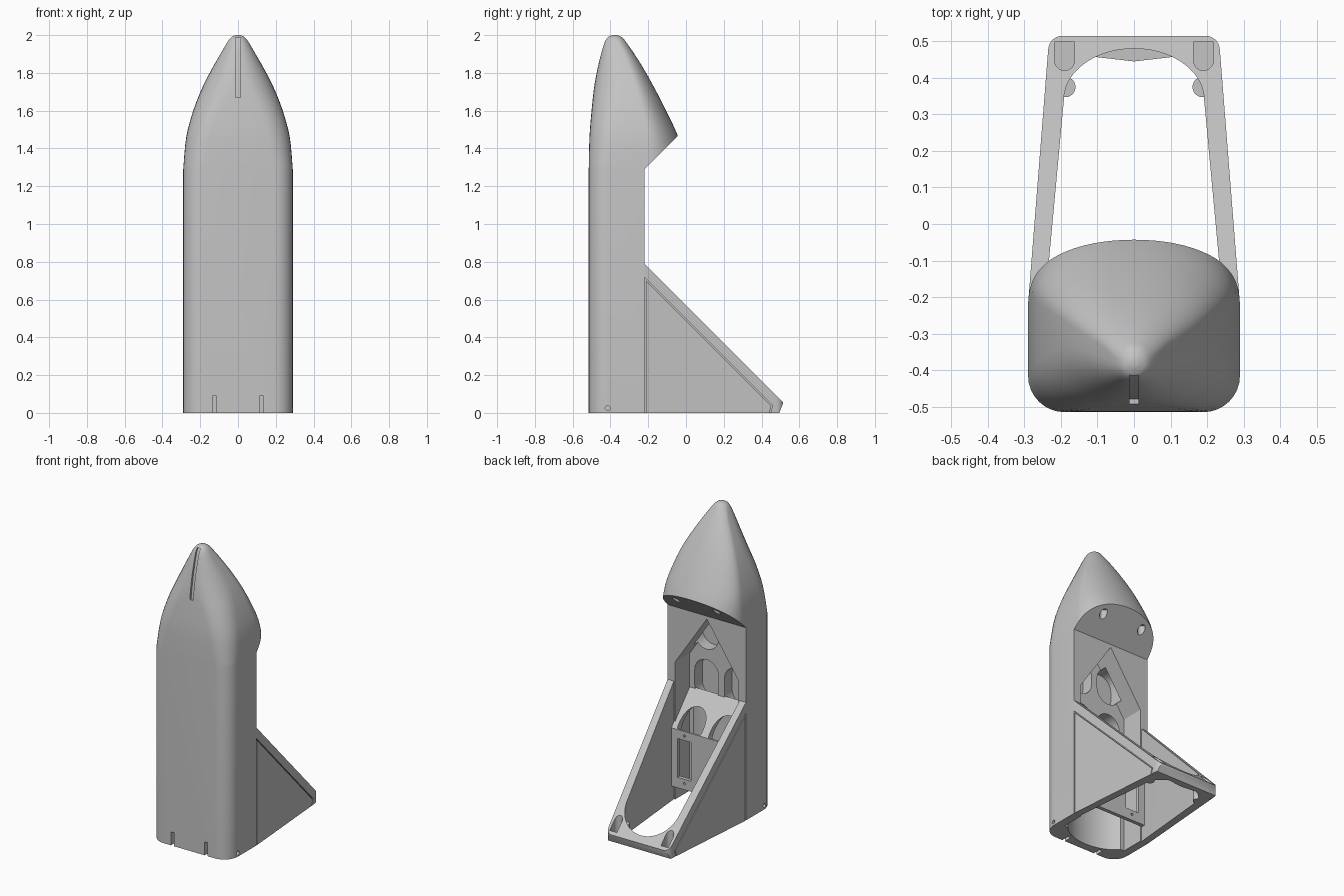
import bpy, bmesh, math

if "Cube" in bpy.data.objects:
    bpy.data.objects.remove(bpy.data.objects["Cube"])

grey = bpy.data.materials.new("plain_grey")
grey.use_nodes = True
colour = (0.55, 0.55, 0.55, 1)
grey.diffuse_color = colour
grey.node_tree.nodes["Principled BSDF"].inputs["Base Color"].default_value = colour


def finish(name, bm):
    bmesh.ops.recalc_face_normals(bm, faces=bm.faces)
    mesh = bpy.data.meshes.new(name)
    bm.to_mesh(mesh)
    bm.free()
    mesh.materials.append(grey)
    obj = bpy.data.objects.new(name, mesh)
    bpy.context.collection.objects.link(obj)
    return obj


def loft(name, rings):
    bm = bmesh.new()
    loops = [[bm.verts.new(p) for p in ring] for ring in rings]
    for a, b in zip(loops, loops[1:]):
        for i in range(len(a)):
            j = (i + 1) % len(a)
            bm.faces.new((a[i], a[j], b[j], b[i]))
    bm.faces.new(loops[0])
    bm.faces.new(loops[-1])
    return finish(name, bm)


def prism(name, poly, axis, lo, hi):
    """Extrude a 2D polygon along an axis."""
    place = {"x": lambda p, t: (t, p[0], p[1]),
             "y": lambda p, t: (p[0], t, p[1]),
             "z": lambda p, t: (p[0], p[1], t)}[axis]
    return loft(name, [[place(p, t) for p in poly] for t in (lo, hi)])


def arc(cx, cy, rx, ry, start, end, n=10):
    angles = [math.radians(start + (end - start) * i / n) for i in range(n + 1)]
    return [(cx + rx * math.cos(a), cy + ry * math.sin(a)) for a in angles]


def stadium(cx, cy, r, half):
    d = half - r
    return arc(cx, cy + d, r, r, 0, 180) + arc(cx, cy - d, r, r, 180, 360)


def disc(cx, cy, r):
    return arc(cx, cy, r, r, 0, 345, 23)


def rect(x0, x1, y0, y1):
    return [(x0, y0), (x1, y0), (x1, y1), (x0, y1)]


def mirrored(half):
    return half + [(-x, y) for x, y in reversed(half)]


def carve(obj, cutters):
    """Cut every helper out of the part, then remove the helpers."""
    for c in cutters:
        c.hide_render = True
        mod = obj.modifiers.new("cut", "BOOLEAN")
        mod.operation, mod.solver, mod.object = "DIFFERENCE", "EXACT", c
    bpy.context.view_layer.update()
    graph = bpy.context.evaluated_depsgraph_get()
    mesh = bpy.data.meshes.new_from_object(obj.evaluated_get(graph))
    obj.modifiers.clear()
    obj.data = mesh
    for c in cutters:
        bpy.data.objects.remove(c)


def smooth(obj, degrees=28):
    obj.data.shade_smooth()
    obj.data.set_sharp_from_angle(angle=math.radians(degrees))


# Hull rows: height, half width, front, rear, shoulder, corner radius
keys = [(1.29, .29, -.515, .02, -.2, .1),
        (1.46, .274, -.511, -.04, -.205, .125),
        (1.6, .237, -.50, -.105, -.235, .14),
        (1.72, .19, -.487, -.167, -.265, .15),
        (1.82, .139, -.469, -.223, -.3, .125),
        (1.9, .093, -.45, -.273, -.33, .086),
        (1.96, .058, -.432, -.315, -.36, .055),
        (1.988, .036, -.415, -.338, -.375, .035),
        (2.0, .012, -.39, -.365, -.378, .011)]


def section(z, w, front, rear, shoulder, r):
    half = arc(w - r, front + r, r, r, -90, 0, 8)
    half += arc(0, shoulder, w, rear - shoulder, 0, 84, 14)
    ring = half + [(0, rear)] + [(-x, y) for x, y in reversed(half)]
    return [(x, y, z) for x, y in ring]


rows = [(0,) + keys[0][1:]]
padded = [keys[0]] + keys + [keys[-1]]
for a, b, c, d in zip(padded, padded[1:], padded[2:], padded[3:]):
    for s in range(4):
        t = s / 4
        rows.append(tuple(q + t / 2 * (e - p + t * (2 * p - 5 * q + 4 * e - f
                          + t * (3 * (q - e) + f - p)))
                          for p, q, e, f in zip(a, b, c, d)))
rows.append(keys[-1])
hull = loft("hull", [section(*r) for r in rows])

# Hull cuts: flat back under the overhang, gabled recess, round-fronted cavity, nose slot
gable = [(-.235, -.1), (.235, -.1), (.235, .92), (0, 1.27), (-.235, .92)]
cavity = mirrored([(.235, -.25)] + arc(0, -.3, .235, .16, 0, -88, 14))
path = [(k[2], k[0]) for k in keys[2:8]]
path[0] = (-.493, 1.67)
slot = [(y - .05, z) for y, z in path] + [(y + .014, z) for y, z in reversed(path)]
cuts = [
    prism("cut_back", [(-.22, -.1), (-.22, 1.29), (.6, 2.11), (.6, -.1)], "x", -1, 1),
    prism("cut_recess", gable, "y", -.375, -.1),
    prism("cut_cavity", cavity, "z", -.1, .6),
    prism("cut_nose_slot", slot, "x", -.012, .012)]
for s in (-1, 1):
    cuts += [prism("cut_foot_slot", rect(s * .125 - .011, s * .125 + .011, -.1, .09),
                   "y", -.6, -.46),
             prism("cut_pin_hole", disc(-.415, .025, .013), "x", *sorted((s * .2, s * .5))),
             prism("cut_overhang_bore", disc(s * .15, -.11, .024), "z", 1.2, 1.44)]
    for z, half in ((.77, .14), (1.1, .12)):
        cuts.append(prism("cut_pocket", stadium(s * .11, z, .088, half), "y", -.455, -.33))
carve(hull, cuts)
smooth(hull)

# Inner bulkhead with a sloping shelf, windows and openings
profile = [(-.38, .7), (-.19, .49), (-.19, .1), (-.215, .1), (-.215, .46), (-.38, .64)]
bulkhead = prism("inner_bulkhead", profile, "x", -.242, .242)
cuts = []
for s in (-1, 1):
    cuts += [prism("cut_window", rect(s * .145 - .05, s * .145 + .05, .17, .43), "y", -.3, -.1),
             prism("cut_shelf_opening", stadium(s * .115, .52, .088, .1), "y", -.35, -.194)]
    for z in (.14, .46):
        cuts.append(prism("cut_screw_hole", disc(s * .145, z, .008), "y", -.3, -.1))
carve(bulkhead, cuts)
smooth(bulkhead)

# Tapered tail frame: sloping side walls around a rounded opening
outer = [(.29, -.22)] + arc(.197, .475, .038, .04, 5, 90, 8)
tail = prism("tail_frame", mirrored(outer), "z", 0, .85)
opening = [(.252, -.3), (.242, -.2)] + arc(0, .34, .192, .14, 0, 88, 18)
slope = [(-.3, .87), (.515, .055), (.487, -.02), (.7, -.02), (.7, .9), (-.3, .9)]
cuts = [prism("cut_opening", mirrored(opening), "z", -.1, 1),
        prism("cut_slope", slope, "x", -1, 1)]
groove = [(-.219, .717), (.458, .04), (.445, -.01), (.439, -.01),
          (.451, .038), (-.213, .702), (-.213, -.01), (-.219, -.01)]
for s in (-1, 1):
    line = prism("cut_groove", groove, "x", -.014, .05)
    for v in line.data.vertices:
        v.co.x = s * (v.co.x + .29 - .0775 * (v.co.y + .22))
    if s < 0:
        line.data.flip_normals()
    pocket = arc(s * .19, .447, .027, .027, 180, 360) + [(s * .19 + .027, .498),
                                                         (s * .19 - .027, .498)]
    cuts += [line, prism("cut_tail_pocket", pocket, "z", .03, .4)]
carve(tail, cuts)
smooth(tail)

# Low lip and screw bosses inside the tail
prism("tail_lip", [(-.13, .46), (0, .445), (.13, .46), (.1, .49), (-.1, .49)], "z", 0, .02)
for side, s in (("left", 1), ("right", -1)):
    smooth(prism(side + "_tail_boss", disc(s * .188, .375, .028), "z", 0, .08))
